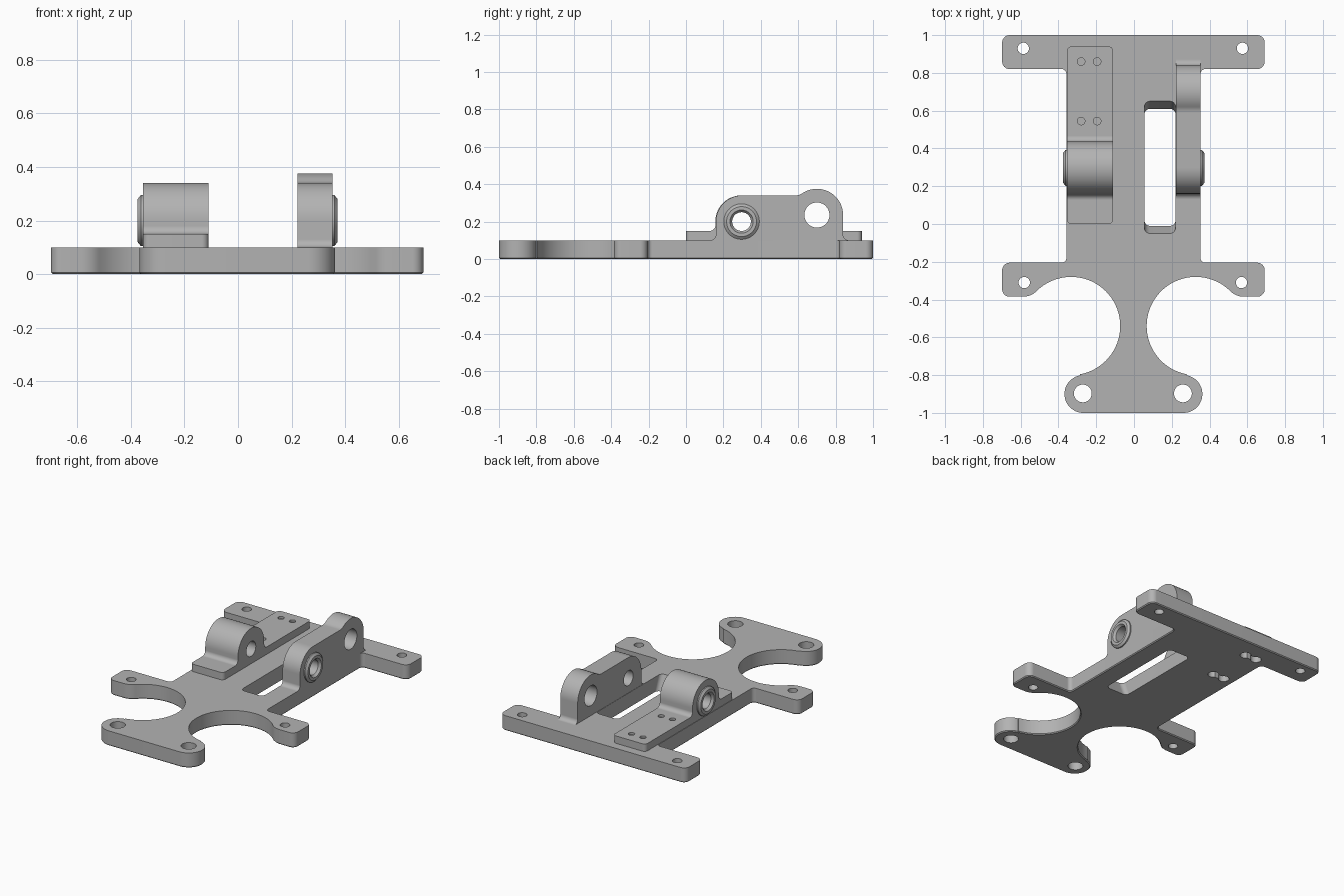
import bpy, bmesh
from math import sin, cos, radians, pi
from mathutils import Vector

cube = bpy.data.objects.get("Cube")
if cube:
    bpy.data.objects.remove(cube)

grey = bpy.data.materials.new("plain grey")
grey.use_nodes = True
COLOUR = (0.45, 0.45, 0.45, 1)
grey.diffuse_color = COLOUR
grey.node_tree.nodes["Principled BSDF"].inputs["Base Color"].default_value = COLOUR


def arc(cx, cy, r, a0, a1):
    """Points on an arc, angles in degrees."""
    n = max(4, int(abs(a1 - a0) / 5))
    angles = [radians(a0 + (a1 - a0) * i / n) for i in range(n + 1)]
    return [(cx + r * cos(a), cy + r * sin(a)) for a in angles]


def circle(cx, cy, r):
    return arc(cx, cy, r, 0, 360)[:-1]


def rounded_box(x0, x1, y0, y1, r):
    return (arc(x1 - r, y1 - r, r, 90, 0) + arc(x1 - r, y0 + r, r, 0, -90)
            + arc(x0 + r, y0 + r, r, 270, 180) + arc(x0 + r, y1 - r, r, 180, 90))


def loft(name, rings, axis="z", bottom_bevel=0):
    """Solid through equal-length rings given as (outline, level) along z or x."""
    bm = bmesh.new()
    loops = []
    for pts, w in rings:
        loops.append([bm.verts.new((u, v, w) if axis == "z" else (w, u, v)) for u, v in pts])
    n = len(loops[0])
    for a, b in zip(loops, loops[1:]):
        for i in range(n):
            j = (i + 1) % n
            bm.faces.new((a[i], a[j], b[j], b[i]))
    base = bm.faces.new(loops[0])
    bm.faces.new(loops[-1])
    bmesh.ops.recalc_face_normals(bm, faces=bm.faces)
    if bottom_bevel:
        bmesh.ops.bevel(bm, geom=list(base.edges), offset=bottom_bevel, segments=1, affect="EDGES")
    mesh = bpy.data.meshes.new(name)
    bm.to_mesh(mesh)
    bm.free()
    mesh.materials.append(grey)
    obj = bpy.data.objects.new(name, mesh)
    bpy.context.collection.objects.link(obj)
    return obj


def prism(name, pts, lo, hi, axis="z", bottom_bevel=0):
    return loft(name, [(pts, lo), (pts, hi)], axis, bottom_bevel)


def activate(obj):
    bpy.ops.object.select_all(action="DESELECT")
    obj.select_set(True)
    bpy.context.view_layer.objects.active = obj


def boolean(obj, tools, operation="DIFFERENCE"):
    """Apply each tool solid to the part, then drop the tool."""
    activate(obj)
    for tool in tools:
        tool.hide_render = True
        mod = obj.modifiers.new("cut", "BOOLEAN")
        mod.operation, mod.solver, mod.object = operation, "EXACT", tool
        bpy.ops.object.modifier_apply(modifier=mod.name)
        bpy.data.objects.remove(tool)


def smooth(obj):
    activate(obj)
    bpy.ops.object.shade_smooth_by_angle(angle=radians(25))


# Base plate: half outline from the back bar down to the foot, then mirrored
half = arc(0.655, 0.96, 0.04, 90, 0) + arc(0.655, 0.86, 0.04, 0, -90)
half += arc(0.38, 0.795, 0.025, 90, 180) + arc(0.38, -0.18, 0.025, 180, 270)
half += arc(0.655, -0.245, 0.04, 90, 0) + arc(0.655, -0.345, 0.04, 0, -90)
half += arc(0.584, -0.285, 0.1, 270, 225)
half += arc(0.33, -0.54, 0.26, 45, 260)[1:]
half += arc(0.265, -0.9, 0.1, 80, -90)
SHIFT = -0.003
outline = [(x + SHIFT, y) for x, y in half] + [(SHIFT - x, y) for x, y in reversed(half)]
plate = prism("base_plate", outline, 0, 0.1, bottom_bevel=0.006)

# Mounting holes and the long slot with sloped ends
cutters = []
for x, y, r in ((0.58, 0.93, 0.03), (0.575, -0.31, 0.03), (0.265, -0.897, 0.047)):
    for side in (-1, 1):
        cutters.append(prism("hole_cutter", circle(side * x - 0.006, y, r), -0.1, 0.2))
cutters.append(loft("slot_cutter", [
    (rounded_box(0.055, 0.22, 0, 0.6, 0.03), -0.025),
    (rounded_box(0.055, 0.22, -0.06, 0.66, 0.03), 0.125)]))

# Paired screw pockets under the plate, each pair joined by a channel
SCREW_X = (-0.28, -0.195)
SCREW_Y = (0.545, 0.86)
for y in SCREW_Y:
    for x in SCREW_X:
        cutters.append(prism("pocket_cutter", circle(x, y, 0.034), -0.1, 0.07))
    cutters.append(prism("channel_cutter",
                         rounded_box(SCREW_X[0], SCREW_X[1], y - 0.018, y + 0.018, 0.005), -0.1, 0.07))
boolean(plate, cutters)
smooth(plate)

# Raised pad with four shallow screw holes
pad = prism("bearing_pad", rounded_box(-0.355, -0.11, 0, 0.94, 0.025), 0.1, 0.15)
boolean(pad, [prism("screw_cutter", circle(x, y, 0.02), 0.135, 0.2)
              for x in SCREW_X for y in SCREW_Y])
smooth(pad)


def bore(y, z, r):
    return prism("bore_cutter", circle(y, z, r), -0.6, 0.6, "x")


AXLE_Y, AXLE_Z = 0.297, 0.2


def boss(name, x, out):
    """Chamfered collar around the axle bore, pointing along out (+1 or -1)."""
    rings = [(circle(AXLE_Y, AXLE_Z, r), x + out * d)
             for r, d in ((0.095, 0), (0.095, 0.008), (0.08, 0.02))]
    obj = loft(name, rings, "x")
    countersink = loft("countersink_cutter", [
        (circle(AXLE_Y, AXLE_Z, 0.05), x + out * 0.004),
        (circle(AXLE_Y, AXLE_Z, 0.065), x + out * 0.024)], "x")
    boolean(obj, [bore(AXLE_Y, AXLE_Z, 0.05), countersink])
    smooth(obj)


# Round-topped bearing block on the pad
profile = (arc(AXLE_Y - 0.17, 0.18, 0.03, -90, 0) + arc(AXLE_Y, AXLE_Z, 0.14, 180, 0)
           + arc(AXLE_Y + 0.17, 0.18, 0.03, 180, 270))
block = prism("bearing_block", profile, -0.355, -0.11, "x")
boolean(block, [bore(AXLE_Y, AXLE_Z, 0.05)])
smooth(block)
boss("bearing_boss", -0.355, -1)

# Long lug with two bores, opposite the bearing block
profile = (arc(0.13, 0.13, 0.03, -90, 0) + arc(0.3, 0.2, 0.14, 180, 90)
           + arc(0.587, 0.4, 0.06, -90, -55.6) + arc(0.7, 0.235, 0.14, 124.4, 0)
           + arc(0.87, 0.13, 0.03, 180, 270))
lug = prism("side_lug", profile, 0.222, 0.352, "x")
boolean(lug, [bore(AXLE_Y, AXLE_Z, 0.05), bore(0.7, 0.235, 0.067)])
smooth(lug)
boss("lug_boss", 0.352, 1)
